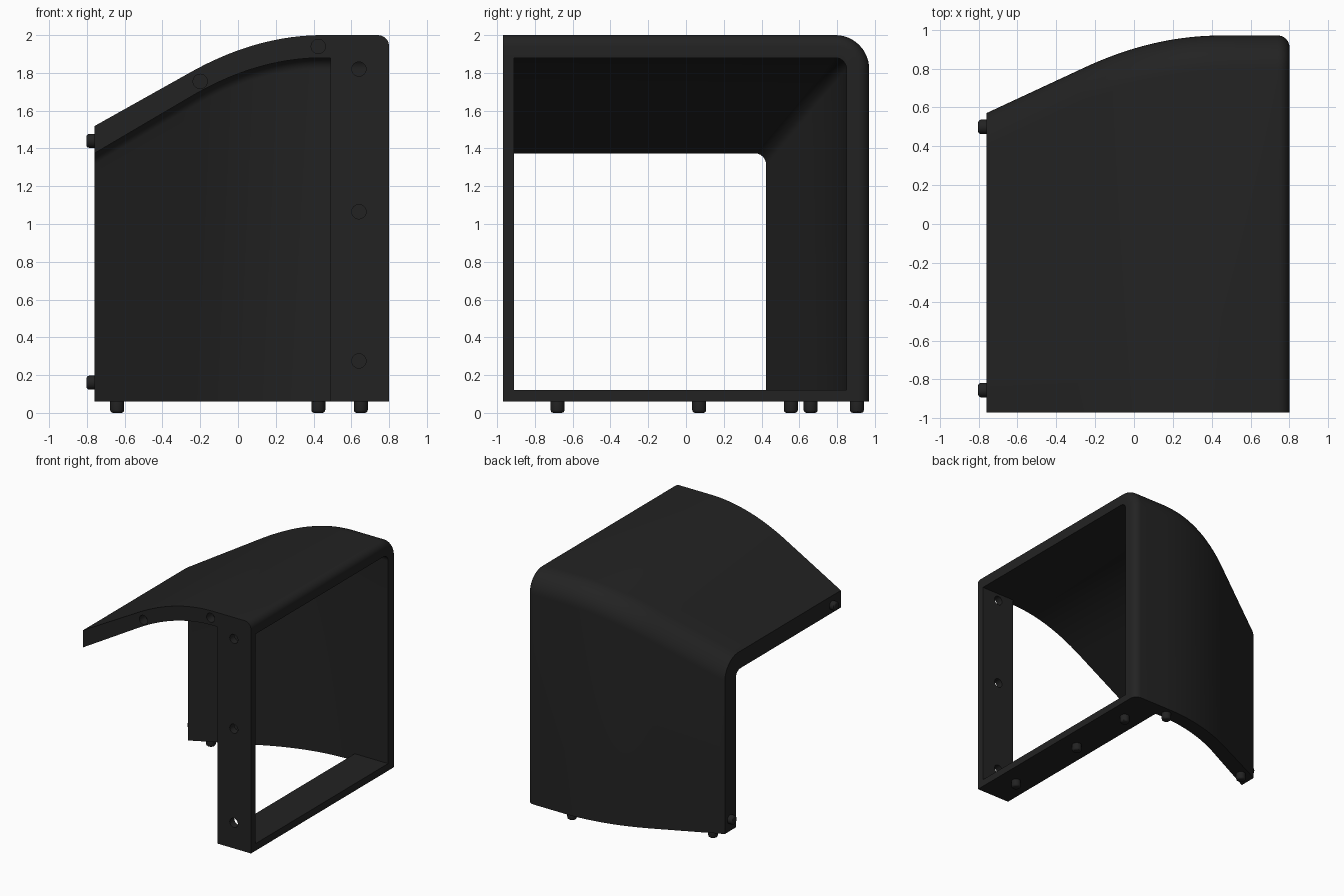
import bpy, bmesh, math
from mathutils import Matrix, Vector

if "Cube" in bpy.data.objects:
    bpy.data.objects.remove(bpy.data.objects["Cube"])

mat = bpy.data.materials.new("matte black")
mat.diffuse_color = (0.0165, 0.0165, 0.0165, 1)
mat.use_nodes = True
mat.node_tree.nodes["Principled BSDF"].inputs["Base Color"].default_value = mat.diffuse_color


def make_object(name, bm):
    bmesh.ops.recalc_face_normals(bm, faces=bm.faces)
    mesh = bpy.data.meshes.new(name)
    bm.to_mesh(mesh)
    bm.free()
    mesh.materials.append(mat)
    ob = bpy.data.objects.new(name, mesh)
    bpy.context.collection.objects.link(ob)
    return ob


def box(name, lo, hi):
    bm = bmesh.new()
    size = [b - a for a, b in zip(lo, hi)]
    mid = [(a + b) / 2 for a, b in zip(lo, hi)]
    bmesh.ops.create_cube(bm, size=1, matrix=Matrix.Translation(mid) @ Matrix.Diagonal((*size, 1)))
    return make_object(name, bm)


def cylinder(name, centre, axis, radius, depth, bevel=0.0):
    bm = bmesh.new()
    rot = Vector((0, 0, 1)).rotation_difference(Vector(axis)).to_matrix().to_4x4()
    bmesh.ops.create_cone(bm, cap_ends=True, segments=24, radius1=radius, radius2=radius,
                          depth=depth, matrix=Matrix.Translation(centre) @ rot)
    if bevel:
        rims = [e for e in bm.edges if any(len(f.verts) > 4 for f in e.link_faces)]
        bmesh.ops.bevel(bm, geom=rims, offset=bevel, segments=3, affect='EDGES', profile=0.5)
    return make_object(name, bm)


FRONT, BASE = -0.97, 0.06


def drop(x):
    """How far the roof has fallen at x: flat, then curved, then straight."""
    d = max(0.0, 0.45 - x)
    return 0.4 * d * d if d < 0.7 else 0.196 + 0.56 * (d - 0.7)


def corner_line(y, z, r, n=12):
    """Roof line, rounded corner and back line in the yz plane."""
    pts = [(FRONT, z)]
    for i in range(n + 1):
        a = math.pi / 2 * (1 - i / n)
        pts.append((y - r + r * math.cos(a), z - r + r * math.sin(a)))
    return pts + [(y, BASE)]


# Shell: roof and back wall lofted along x, with a rounded right edge
stations = [(-0.76 + 1.21 * i / 36, 0.0) for i in range(37)]
R = 0.06
for i in range(9):
    a = math.pi / 2 * i / 8
    stations.append((0.80 - R + R * math.sin(a), R * (1 - math.cos(a))))
bm = bmesh.new()
rings = []
for x, e in stations:
    d = drop(x)
    outer = corner_line(0.97 - 0.83 * d - e, 2.0 - d - e, 0.18 - e)
    inner = corner_line(0.85 - 0.885 * d, 1.88 - 1.05 * d, 0.06)
    rings.append([bm.verts.new((x, y, z)) for y, z in outer + inner[::-1]])
for a, b in zip(rings, rings[1:]):
    for i in range(len(a)):
        j = (i + 1) % len(a)
        bm.faces.new((a[i], a[j], b[j], b[i]))
bm.faces.new(rings[0])
bm.faces.new(rings[-1])
shell = make_object("curved_shell", bm)

# Frame: front post and bottom rail
post = box("front_post", (0.49, FRONT, BASE), (0.80, -0.91, 1.88))
rail = box("bottom_rail", (0.49, -0.91, BASE), (0.80, 0.85, 0.12))


# Screw holes in the front faces
def drill(ob, points):
    for x, z in points:
        cutter = cylinder("hole_cutter", (x, FRONT, z), (0, 1, 0), 0.038, 0.16)
        mod = ob.modifiers.new("hole", 'BOOLEAN')
        mod.operation, mod.object, mod.solver = 'DIFFERENCE', cutter, 'EXACT'
        bpy.context.view_layer.objects.active = ob
        bpy.ops.object.modifier_apply(modifier=mod.name)
        bpy.data.objects.remove(cutter)


drill(shell, [(-0.20, 1.755), (0.425, 1.94)])
drill(post, [(0.64, 0.275), (0.64, 1.065), (0.64, 1.82)])

# Locating pegs under the base and on the left ends
pegs = []
for x, y in [(0.65, -0.68), (0.65, 0.07), (0.65, 0.66), (0.425, 0.905), (-0.64, 0.555)]:
    pegs.append(cylinder("base_peg", (x, y, 0.04), (0, 0, 1), 0.037, 0.08, 0.015))
for y, z in [(-0.855, 1.44), (0.50, 0.16)]:
    pegs.append(cylinder("side_peg", (-0.765, y, z), (1, 0, 0), 0.037, 0.075, 0.015))

# Smooth shading with crisp edges
bpy.ops.object.select_all(action='DESELECT')
for ob in [shell, post, rail] + pegs:
    ob.select_set(True)
bpy.context.view_layer.objects.active = shell
bpy.ops.object.shade_smooth_by_angle(angle=math.radians(30))
